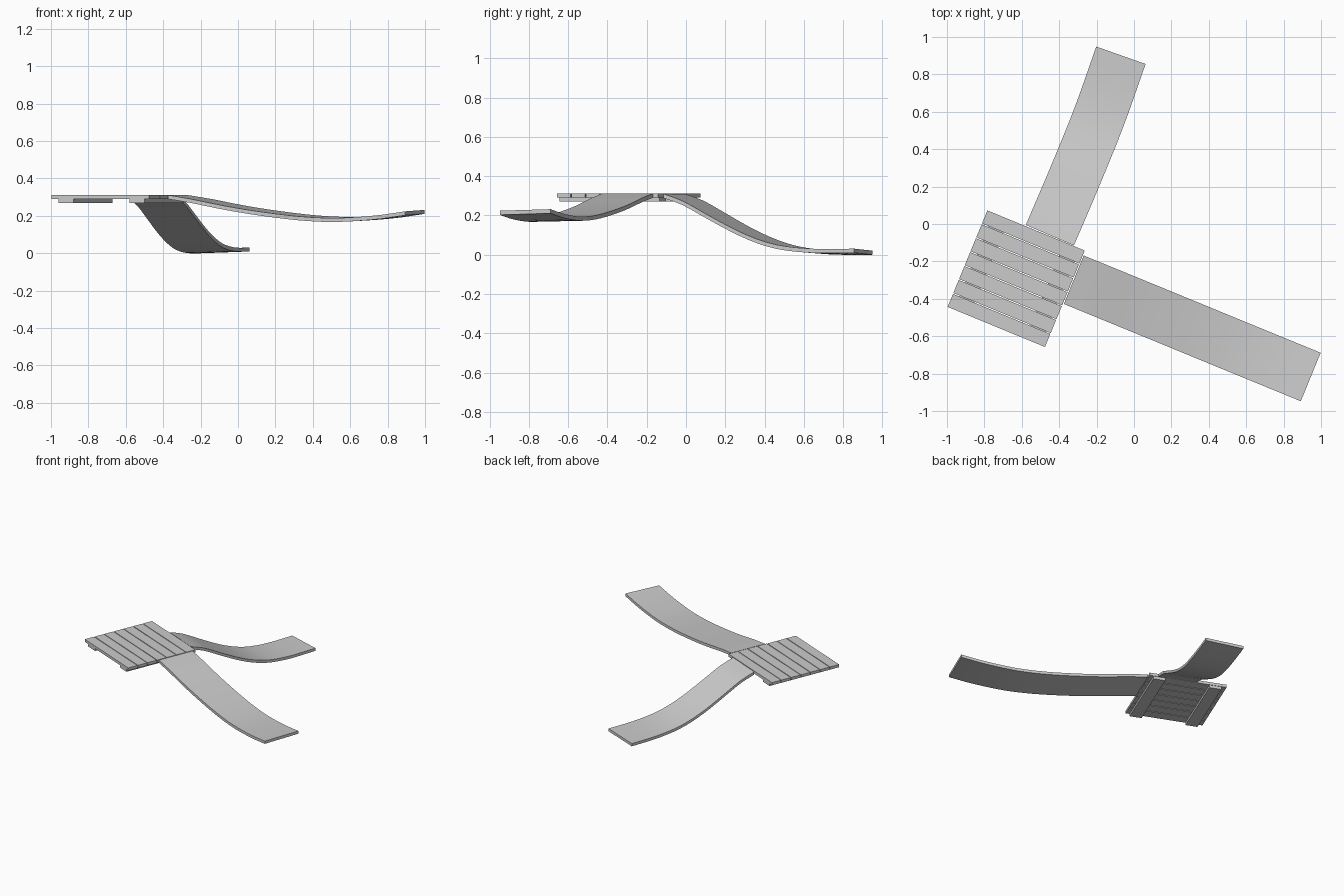
import bpy, bmesh
from math import radians
from mathutils import Vector, Matrix

if "Cube" in bpy.data.objects:
    bpy.data.objects.remove(bpy.data.objects["Cube"])

CENTRE = Vector((-0.63, -0.2925, 0))
TURN = radians(-22.4)
SIZE = 0.563
THICK = 0.021
TOP = 0.312


def make_object(name, bm):
    bmesh.ops.recalc_face_normals(bm, faces=bm.faces)
    mesh = bpy.data.meshes.new(name)
    bm.to_mesh(mesh)
    bm.free()
    ob = bpy.data.objects.new(name, mesh)
    bpy.context.collection.objects.link(ob)
    return ob


def board(name, u, v, z, su, sv, sz):
    bm = bmesh.new()
    bmesh.ops.create_cube(bm, size=1)
    bmesh.ops.scale(bm, vec=(su, sv, sz), verts=bm.verts)
    bmesh.ops.translate(bm, vec=(u, v, z), verts=bm.verts)
    bm.transform(Matrix.Translation(CENTRE) @ Matrix.Rotation(TURN, 4, 'Z'))
    return make_object(name, bm)


def spline(pts, t):
    """Catmull-Rom through evenly spaced points, t in 0..1"""
    n = len(pts) - 1
    i = min(int(t * n), n - 1)
    f = t * n - i
    p1, p2 = pts[i], pts[i + 1]
    p0 = pts[i - 1] if i > 0 else 2 * p1 - p2
    p3 = pts[i + 2] if i + 2 <= n else 2 * p2 - p1
    return 0.5 * (2 * p1 + (p2 - p0) * f + (2 * p0 - 5 * p1 + 4 * p2 - p3) * f * f
                  + (3 * p1 - p0 - 3 * p2 + p3) * f ** 3)


def ramp(name, path, heights, width, bank, steps=20):
    bm = bmesh.new()
    path = [Vector((x, y, 0)) for x, y in path]
    rings = []
    for k in range(steps + 1):
        t = k / steps
        c = spline(path, t)
        a, b = spline(path, max(t - 0.02, 0)), spline(path, min(t + 0.02, 1))
        d = (b - a).normalized()
        side = Vector((d.y, -d.x, 0)) * width / 2
        z = spline(heights, t)
        ring = []
        for s, drop in ((-1, 0), (1, 0), (1, THICK), (-1, THICK)):
            p = c + side * s
            p.z = z + s * bank * t - drop
            ring.append(bm.verts.new(p))
        rings.append(ring)
    for r, q in zip(rings, rings[1:]):
        for i in range(4):
            j = (i + 1) % 4
            bm.faces.new((r[i], r[j], q[j], q[i]))
    bm.faces.new(rings[0])
    bm.faces.new(rings[-1])
    ob = make_object(name, bm)
    bpy.ops.object.select_all(action='DESELECT')
    ob.select_set(True)
    bpy.context.view_layer.objects.active = ob
    bpy.ops.object.shade_smooth_by_angle(angle=radians(30))


# Platform planks
pitch = SIZE / 7
gap = 0.006
for i in range(7):
    board(f"plank_{i + 1}", 0, (i - 3) * pitch, TOP - THICK / 2,
          SIZE, pitch - gap * 6 / 7, THICK)

# Battens under the plank ends
for side, u in (("left", -0.2), ("right", 0.21)):
    board(f"batten_{side}", u, 0, TOP - THICK * 1.5, 0.087, 0.55, THICK)

# Ramp running down to the ground
ramp("ground_ramp",
     [(-0.45, -0.06), (-0.315, 0.256), (-0.186, 0.575), (-0.07, 0.902)],
     [.310, .275, .222, .168, .118, .077, .048, .033, .026, .025, .026],
     0.28, 0.005)

# Ramp that dips and rises again
ramp("raised_ramp",
     [(-0.322, -0.298), (0.1, -0.471), (0.523, -0.645), (0.945, -0.818)],
     [.311, .290, .264, .241, .222, .206, .195, .191, .197, .209, .228],
     0.28, -0.004)
